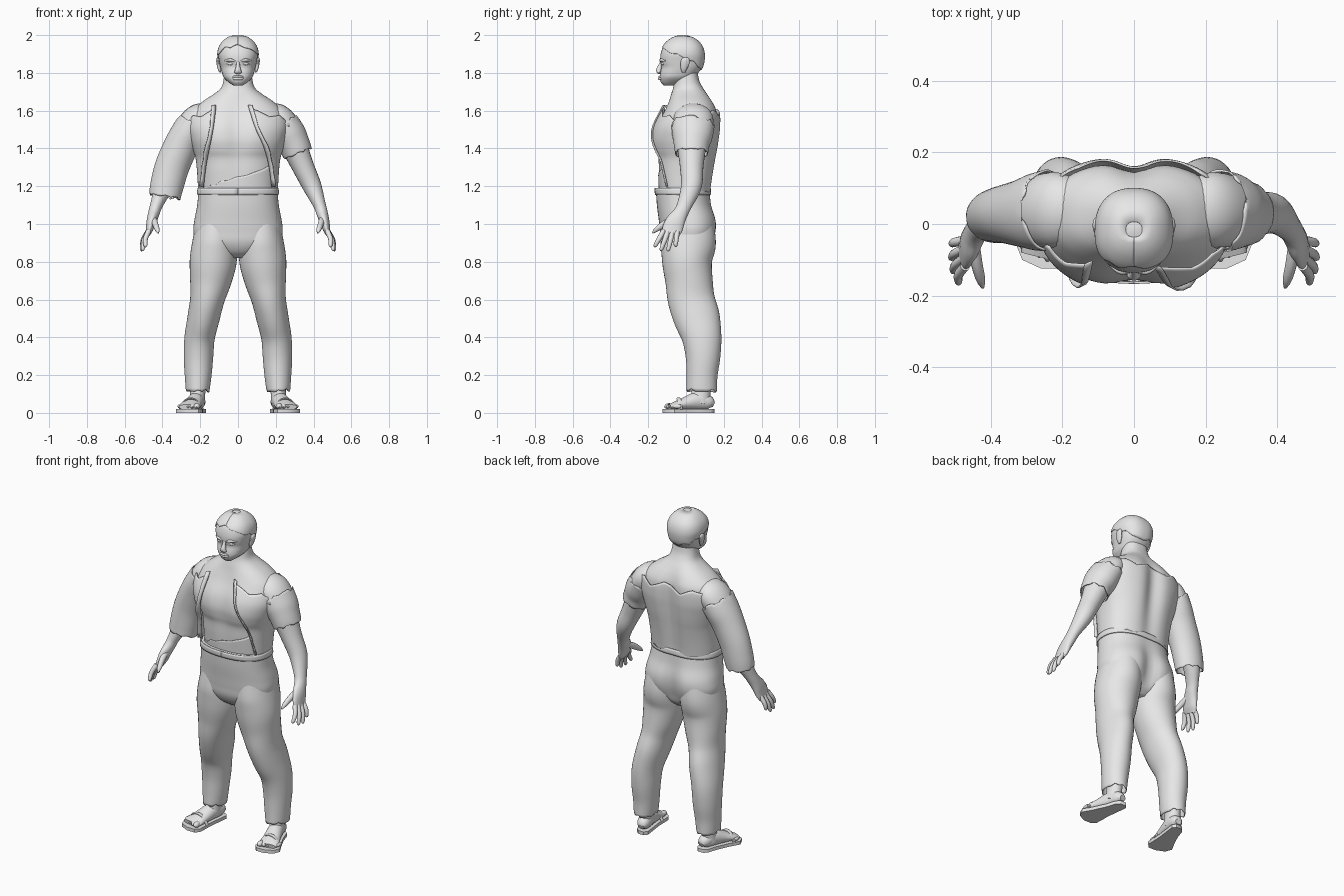
import bpy, bmesh, math
from mathutils import Vector

PI = math.pi
mat = bpy.data.materials.new("plain_grey")
mat.diffuse_color = (0.8, 0.8, 0.8, 1)


def build(name, verts, faces, solid=0.0):
    me = bpy.data.meshes.new(name)
    me.from_pydata(verts, [], faces)
    bm = bmesh.new()
    bm.from_mesh(me)
    bmesh.ops.recalc_face_normals(bm, faces=bm.faces)
    bm.to_mesh(me)
    bm.free()
    me.materials.append(mat)
    ob = bpy.data.objects.new(name, me)
    bpy.context.collection.objects.link(ob)
    if solid:
        m = ob.modifiers.new("thickness", 'SOLIDIFY')
        m.thickness = solid
        m.offset = 0
    bpy.ops.object.select_all(action='DESELECT')
    bpy.context.view_layer.objects.active = ob
    ob.select_set(True)
    bpy.ops.object.shade_smooth_by_angle(angle=0.8)
    return ob


def interp(rows, k):
    """Smooth curve through rows whose first value is the key."""
    k = max(rows[0][0], min(rows[-1][0], k))
    i = 0
    while i < len(rows) - 2 and k > rows[i + 1][0]:
        i += 1

    def slope(j, c):
        a, b = rows[max(j - 1, 0)], rows[min(j + 1, len(rows) - 1)]
        return (b[c] - a[c]) / (b[0] - a[0])
    p, q = rows[i], rows[i + 1]
    h = q[0] - p[0]
    t = (k - p[0]) / h
    return [(2*t**3 - 3*t*t + 1) * p[c] + (t**3 - 2*t*t + t) * h * slope(i, c)
            + (3*t*t - 2*t**3) * q[c] + (t**3 - t*t) * h * slope(i + 1, c)
            for c in range(1, len(p))]


def grid(nu, nv, closed):
    return [(j*nu + i, j*nu + (i+1) % nu, (j+1)*nu + (i+1) % nu, (j+1)*nu + i)
            for j in range(nv - 1) for i in range(nu if closed else nu - 1)]


def zigzag(a, n):
    s = (a * n / (2 * PI)) % 1
    return abs(2 * s - 1) * (0.55 + 0.45 * math.sin(3 * a + n))


def loft(name, pts, ref=(0, 1, 0), seg=24, sub=5, solid=0.0, jag=(0, 0), caps=True):
    """Tube through rows of x, y, z, radius, radius along ref."""
    rows = [(i, *p) for i, p in enumerate(pts)]
    n = (len(pts) - 1) * sub + 1
    ring = [interp(rows, j / sub) for j in range(n)]
    verts = []
    for j, r in enumerate(ring):
        t = (Vector(ring[min(j+1, n-1)][:3]) - Vector(ring[max(j-1, 0)][:3])).normalized()
        b = Vector(ref)
        b = (b - t * b.dot(t)).normalized()
        a = b.cross(t)
        for i in range(seg):
            w = 2 * PI * i / seg
            v = Vector(r[:3]) + a * r[3] * math.cos(w) + b * r[4] * math.sin(w)
            if j == 0:
                v += t * jag[0] * zigzag(w, 7)
            if j == n - 1:
                v -= t * jag[1] * zigzag(w, 8)
            verts.append(v)
    faces = grid(seg, n, True)
    if caps:
        faces += [tuple(range(seg)), tuple(range((n-1) * seg, n * seg))]
    return build(name, verts, faces, solid)


def both(name, pts, **kw):
    for side, s in (("left", 1), ("right", -1)):
        loft(side + "_" + name, [(s * p[0], *p[1:]) for p in pts], **kw)


# Body surface: rows of z, half width, front y, back y, front groove, back groove
N = 2.35


def surf(rows, z, a, off=0.0):
    hx, yf, yb, gf, gb = interp(rows, z)
    pw = lambda v: math.copysign(abs(v) ** (2 / N), v)
    x = (hx + off) * pw(math.sin(a))
    cy, hy = (yf + yb) / 2, (yb - yf) / 2 + off
    y = cy - hy * pw(math.cos(a))
    g = math.exp(-(x / 0.055) ** 2)
    y += g * (gf if math.cos(a) > 0 else -gb)
    return Vector((x, y, z))


def body(name, rows, nv=60, seg=64):
    z0, z1 = rows[0][0], rows[-1][0]
    verts = [surf(rows, z0 + (z1 - z0) * j / (nv - 1), 2 * PI * i / seg)
             for j in range(nv) for i in range(seg)]
    return build(name, verts, grid(seg, nv, True)
                 + [tuple(range(seg)), tuple(range((nv-1) * seg, nv * seg))])


def shell(name, rows, a0, a1, low, high, off, nu=120, nv=24, solid=0.006):
    """Cloth patch over a body; limits are functions of z, edges of angle."""
    verts = []
    for j in range(nv):
        for i in range(nu):
            u, v = i / (nu - 1), j / (nv - 1)
            mid = a0(1.3) + (a1(1.3) - a0(1.3)) * u
            z = low(mid) + (high(mid) - low(mid)) * v
            verts.append(surf(rows, z, a0(z) + (a1(z) - a0(z)) * u, off))
    return build(name, verts, grid(nu, nv, False), solid)


torso = [(1.14, .19, -.135, .115, 0, .01), (1.2, .195, -.14, .122, 0, .015),
         (1.28, .2, -.148, .135, .006, .02), (1.35, .208, -.153, .148, .01, .025),
         (1.39, .22, -.166, .156, .016, .028), (1.45, .238, -.174, .165, .02, .03),
         (1.52, .252, -.16, .172, .02, .03), (1.6, .235, -.118, .168, .012, .025),
         (1.65, .185, -.095, .145, .006, .015), (1.69, .125, -.078, .115, 0, .005),
         (1.72, .09, -.068, .09, 0, 0), (1.76, .077, -.06, .07, 0, 0), (1.82, .07, -.05, .06, 0, 0)]
body("torso_and_neck", torso)

# Head
head = [(1.733, .025, -.118, -.07, 0, 0), (1.75, .05, -.133, 0, 0, 0), (1.775, .075, -.138, .04, 0, 0),
        (1.8, .085, -.136, .065, 0, 0), (1.83, .093, -.13, .085, 0, 0), (1.86, .099, -.136, .093, 0, 0),
        (1.9, .105, -.134, .095, 0, 0), (1.94, .096, -.12, .084, 0, 0), (1.97, .074, -.093, .06, 0, 0),
        (1.99, .045, -.06, .028, 0, 0), (1.999, .012, -.025, -.005, 0, 0)]
body("head", head, 50, 48)
shell("hair_cap", head, lambda z: 0, lambda z: 2 * PI,
      lambda a: 1.875 + .06 * math.cos(a) + .02 * zigzag(a, 9), lambda a: 1.997, .003, 96, 16, .004)
X = (1, 0, 0)
loft("nose", [(0, -.128, 1.865, .006, .008), (0, -.136, 1.84, .01, .01),
              (0, -.144, 1.815, .014, .016), (0, -.142, 1.803, .01, .02), (0, -.134, 1.796, .004, .01)], X, 12)
for nm, z, r in (("upper_lip", 1.779, .006), ("lower_lip", 1.769, .007)):
    loft(nm, [(-.036, -.124, z, .001, .001), (-.018, -.137, z, r, r),
              (0, -.141, z, r, r), (.018, -.137, z, r, r), (.036, -.124, z, .001, .001)], seg=10)
both("brow", [(.012, -.134, 1.86, .004, .004), (.04, -.132, 1.868, .008, .008),
              (.072, -.108, 1.863, .004, .004)], seg=10)
both("eyelid", [(.02, -.124, 1.848, .002, .002), (.04, -.124, 1.849, .009, .009),
                (.062, -.112, 1.848, .002, .002)], seg=10)
both("ear", [(.094, -.012, 1.802, .004, .008), (.098, -.012, 1.82, .009, .016), (.104, -.006, 1.85, .01, .024),
             (.106, -.002, 1.872, .009, .02), (.102, -.002, 1.884, .003, .008)], seg=14)

# Arms, palms and fingers
both("arm", [(.15, .045, 1.58, .06, .08), (.212, .04, 1.558, .077, .105), (.262, .035, 1.49, .08, .1),
             (.298, .03, 1.41, .07, .078), (.346, .03, 1.3, .058, .062), (.392, .028, 1.2, .05, .055),
             (.432, -.008, 1.1, .033, .04), (.446, -.03, 1.055, .03, .04), (.458, -.055, 1.015, .026, .05),
             (.468, -.072, .975, .02, .053), (.478, -.08, .945, .013, .046)])
for i, (y0, tip) in enumerate([(-.118, (.492, -.167, .878)), (-.094, (.508, -.134, .858)),
                               (-.07, (.513, -.096, .856)), (-.046, (.512, -.056, .88))]):
    base = Vector((.472, y0, .965))
    end = Vector(tip)
    mid = base.lerp(end, .5) + Vector((.008, 0, 0))
    both("finger_%d" % (i + 1), [(*base, .014, .014), (*mid, .013, .013),
                                 (*base.lerp(end, .9), .01, .01), (*end, .003, .003)], seg=12)
both("thumb", [(.448, -.06, 1.03, .018, .018), (.438, -.115, 1.0, .018, .016),
               (.428, -.155, .972, .013, .013), (.422, -.178, .952, .004, .004)], ref=X, seg=12)

# Trousers
pelvis = [(.82, .06, -.06, .07, 0, 0), (.85, .13, -.1, .11, 0, .01), (.9, .215, -.128, .145, 0, .03),
          (.96, .236, -.137, .165, 0, .035), (1.02, .231, -.144, .165, 0, .03), (1.1, .216, -.154, .14, 0, .012),
          (1.19, .208, -.16, .124, 0, 0)]
body("trouser_seat", pelvis, 40)
shell("waistband", pelvis, lambda z: 0, lambda z: 2 * PI, lambda a: 1.155, lambda a: 1.19, .004, 80, 4)
both("trouser_leg", [(.115, .012, 1.02, .1, .13), (.123, .012, .9, .117, .144), (.132, .006, .8, .122, .13),
                     (.145, .016, .7, .108, .123), (.163, .028, .6, .089, .122), (.183, .058, .5, .083, .12),
                     (.203, .083, .4, .078, .103), (.209, .09, .3, .076, .09), (.211, .085, .2, .069, .08),
                     (.214, .083, .11, .06, .078)], solid=.004, jag=(0, .018), caps=False, seg=40)

# Feet and sandals
both("ankle", [(.21, .085, .2, .045, .05), (.213, .08, .11, .04, .05), (.218, .07, .05, .042, .055)])
both("foot", [(.204, .146, .045, .015, .02), (.208, .12, .055, .037, .036), (.22, .06, .062, .048, .043),
              (.24, -.01, .047, .034, .05), (.255, -.06, .036, .023, .058), (.262, -.09, .03, .015, .053)], ref=X)
for s, side in ((1, "left"), (-1, "right")):
    for i in range(5):
        x, y, r = .218 + .023 * i, -.1 + .011 * i, .016 - .0015 * i
        loft("%s_toe_%d" % (side, i + 1), [(s * x, y + .03, .034, r, r * .9), (s * x, y, .034, r, r),
                                           (s * x, y - .015, .03, .003, .004)], X, 10, 4)
    spine = [(.15, .204, .018), (.13, .206, .037), (.07, .219, .043), (0, .24, .055),
             (-.06, .257, .071), (-.1, .25, .062), (-.124, .235, .025)]
    pts = [(c - w, y) for y, c, w in spine] + [(c + w, y) for y, c, w in reversed(spine)]
    k = len(pts)
    build(side + "_sandal_sole", [(s * x, y, z) for z in (0, .02) for x, y in pts],
          grid(k, 2, True) + [tuple(range(k)), tuple(range(k, 2 * k))])
    loft(side + "_sandal_strap", [(s * .185, -.035, .018, .005, .012), (s * .215, -.035, .062, .005, .012),
                                  (s * .25, -.04, .077, .005, .012), (s * .285, -.035, .062, .005, .012),
                                  (s * .31, -.03, .018, .005, .012)], seg=10)

# Torn open shirt
open_left = [(1.12, .175), (1.3, .155), (1.42, .125), (1.5, .09), (1.66, .04)]
open_right = [(1.12, .178), (1.3, .16), (1.5, .125), (1.66, .105)]


def edge(table, z):
    ratio = interp(table, z)[0] / interp(torso, z)[0]
    return math.asin(min(.98, ratio) ** (N / 2))


def shirt_top(a):
    front = max(0, math.cos(a))
    return 1.565 + .07 * front + .045 * max(0, -math.cos(a)) - .045 * zigzag(a, 11) * (1 - front)


shell("torn_shirt", torso, lambda z: edge(open_left, z), lambda z: 2 * PI - edge(open_right, z),
      lambda a: 1.16 + .016 * zigzag(a, 13) - .012 * max(0, math.cos(a)), shirt_top, .014, 160, 30)
# Remains of the undershirt over the belly
shell("torn_undershirt", torso, lambda z: -1.0, lambda z: 1.1, lambda a: 1.165,
      lambda a: 1.245 + .075 * math.sin(a) + .014 * zigzag(a, 16), .003, 60, 10, .004)
# Lapels folded out along the opening
for side, s, table in (("left", 1, open_left), ("right", -1, open_right)):
    verts = []
    for j in range(13):
        z = 1.2 + .43 * j / 12
        p = surf(torso, z, s * edge(table, z), .014)
        verts += [p, p + Vector((s * (.018 + .012 * zigzag(z * 9, 8)), -.01, 0))]
    build(side + "_lapel", verts, grid(2, 12 + 1, False), .005)

# One short torn sleeve and one long loose sleeve
loft("short_sleeve", [(.235, .038, 1.535, .083, .112), (.272, .034, 1.47, .087, .105), (.298, .03, 1.42, .08, .092),
                      (.318, .03, 1.37, .076, .084)], seg=48, solid=.006, jag=(.045, .02), caps=False)
loft("long_sleeve", [(-.235, .038, 1.535, .083, .112), (-.272, .034, 1.47, .087, .105), (-.308, .03, 1.4, .088, .092),
                     (-.35, .028, 1.3, .088, .08), (-.377, .024, 1.2, .085, .074), (-.388, .02, 1.14, .08, .07)],
     seg=48, solid=.006, jag=(.045, .018), caps=False)
